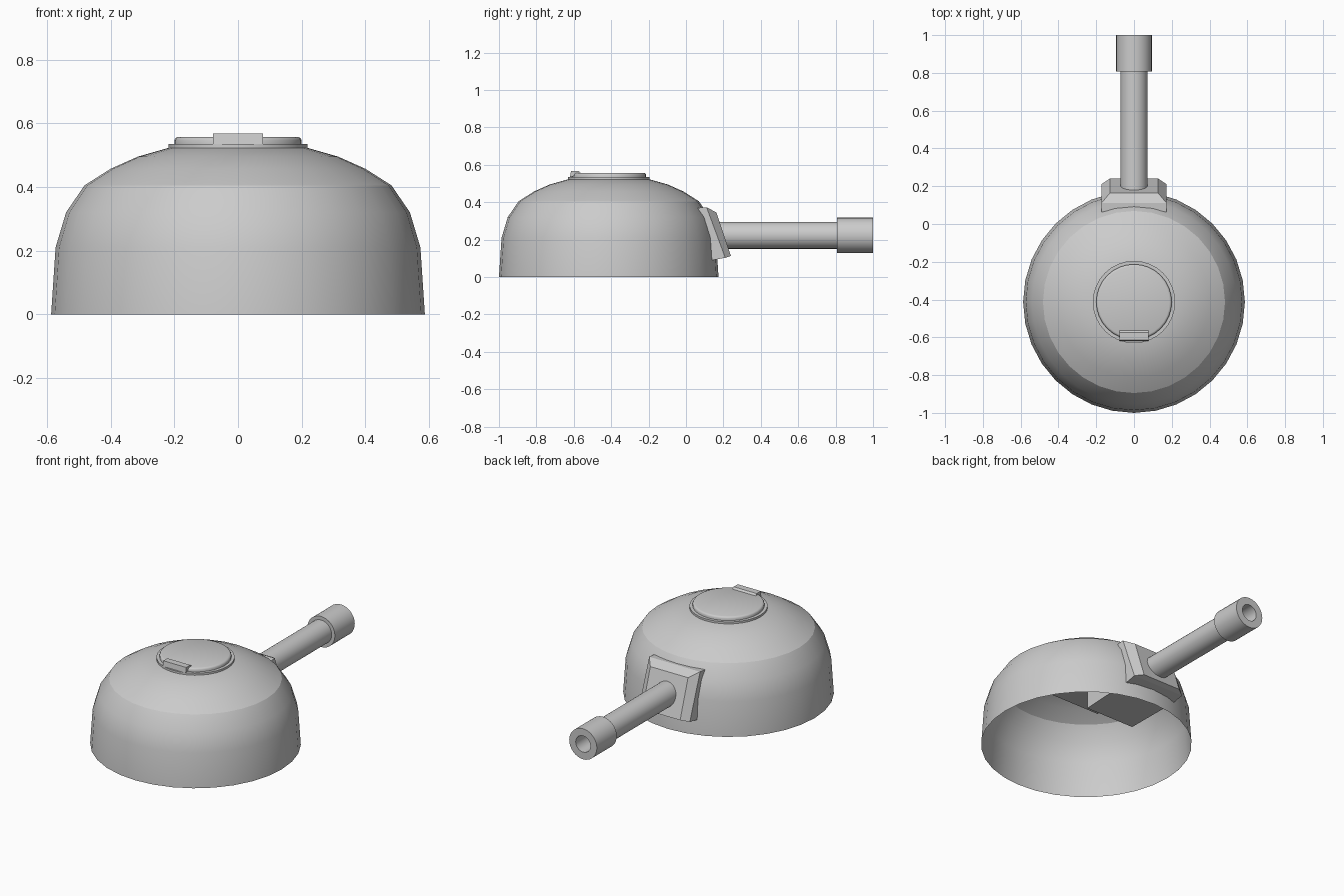
import bpy, bmesh, math
from mathutils import Matrix, Vector

cube = bpy.data.objects.get("Cube")
if cube:
    bpy.data.objects.remove(cube, do_unlink=True)

grey = bpy.data.materials.new("plain_grey")
grey.use_nodes = True
colour = (0.6, 0.6, 0.6, 1)
grey.diffuse_color = colour
grey.node_tree.nodes["Principled BSDF"].inputs["Base Color"].default_value = colour

CENTRE = Vector((0, -0.413, 0))


def finish(name, bm, angle=None, closed=True):
    if closed:
        bmesh.ops.recalc_face_normals(bm, faces=bm.faces)
    mesh = bpy.data.meshes.new(name)
    bm.to_mesh(mesh)
    bm.free()
    obj = bpy.data.objects.new(name, mesh)
    bpy.context.collection.objects.link(obj)
    mesh.materials.append(grey)
    if angle:
        bpy.ops.object.select_all(action="DESELECT")
        obj.select_set(True)
        bpy.context.view_layer.objects.active = obj
        bpy.ops.object.shade_smooth_by_angle(angle=math.radians(angle))
    return obj


def lathe(name, profile, origin, matrix=Matrix(), steps=32, angle=30, closed=True):
    """Revolve (radius, height) points around the local z axis."""
    bm = bmesh.new()
    verts = [bm.verts.new((r, 0, h)) for r, h in profile]
    edges = [bm.edges.new(pair) for pair in zip(verts, verts[1:])]
    bmesh.ops.spin(bm, geom=verts + edges, cent=(0, 0, 0), axis=(0, 0, 1),
                   angle=math.tau, steps=steps)
    bmesh.ops.remove_doubles(bm, verts=bm.verts, dist=0.0005)
    bmesh.ops.recalc_face_normals(bm, faces=bm.faces)
    bm.transform(Matrix.Translation(origin) @ matrix)
    return finish(name, bm, angle, closed)


def loft(name, sections):
    """Join rectangles given as (half width, top (y, z), bottom (y, z))."""
    bm = bmesh.new()
    rings = [[bm.verts.new(p) for p in ((-w, *top), (w, *top), (w, *low), (-w, *low))]
             for w, top, low in sections]
    for a, b in zip(rings, rings[1:]):
        for i in range(4):
            j = (i + 1) % 4
            bm.faces.new((a[i], a[j], b[j], b[i]))
    bm.faces.new(rings[0])
    bm.faces.new(rings[-1])
    return finish(name, bm)


# Open-bottomed domed shell
lathe("turret_shell", [(0.587, 0), (0.573, 0.21), (0.54, 0.32), (0.482, 0.405),
                       (0.40, 0.457), (0.315, 0.495), (0.21, 0.525), (0, 0.527)],
      CENTRE, angle=22)

# Hatch: collar, lid and hinge
lathe("hatch_collar", [(0, 0.515), (0.218, 0.515), (0.218, 0.535), (0, 0.535)], CENTRE)
lathe("hatch_lid", [(0, 0.53), (0.2, 0.53), (0.2, 0.547), (0.196, 0.554),
                    (0.188, 0.557), (0, 0.557)], CENTRE, angle=50)
loft("hatch_hinge", [(0.078, (-0.615, 0.567), (-0.62, 0.535)),
                     (0.078, (-0.575, 0.567), (-0.555, 0.55))])

# Sloped gun mount with its body reaching into the shell
loft("gun_mount", [(0.128, (0.163, 0.345), (0.24, 0.113)),
                   (0.173, (0.11, 0.373), (0.21, 0.103)),
                   (0.173, (0.07, 0.37), (0.14, 0.09)),
                   (0.163, (-0.21, 0.3), (-0.21, 0.083))])
loft("mount_inner_block", [(0.163, (0.05, 0.37), (0.05, 0.3)),
                           (0.163, (-0.51, 0.37), (-0.51, 0.3))])

# Gun tube and hollow muzzle sleeve, along +y
along_y = Matrix.Rotation(-math.pi / 2, 4, "X")
axis = Vector((0, 0, 0.223))
lathe("gun_barrel", [(0, 0.1), (0.072, 0.1), (0.072, 0.82), (0, 0.82)], axis, along_y)
lathe("gun_muzzle", [(0, 0.83), (0.05, 0.83), (0.05, 1), (0.094, 1),
                     (0.094, 0.807), (0, 0.807)], axis, along_y)
